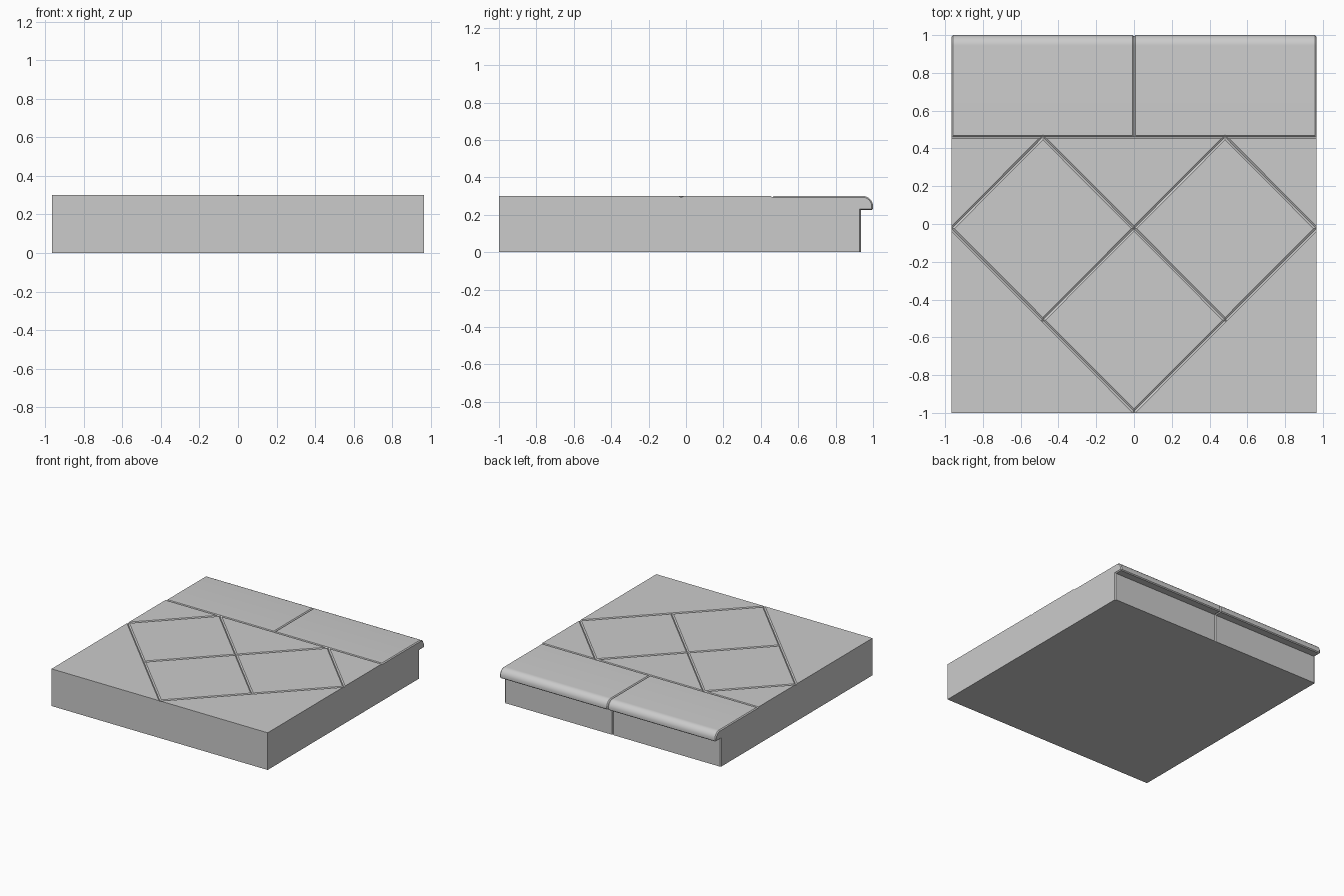
import bpy, bmesh
from math import sin, cos, pi, radians
from mathutils import Vector

if "Cube" in bpy.data.objects:
    bpy.data.objects.remove(bpy.data.objects["Cube"])

HALF_X, TOP, SEAM_Y, GROOVE = 0.965, 0.30, 0.46, 0.008


def make_object(name, verts, faces):
    mesh = bpy.data.meshes.new(name)
    mesh.from_pydata(verts, [], faces)
    bm = bmesh.new()
    bm.from_mesh(mesh)
    bmesh.ops.recalc_face_normals(bm, faces=bm.faces)
    bm.to_mesh(mesh)
    bm.free()
    obj = bpy.data.objects.new(name, mesh)
    bpy.context.collection.objects.link(obj)
    return obj


# Side profile of the step; d sinks the nosing and riser for tile joints
def profile(d):
    pts = [(-1, 0), (-1, TOP), (SEAM_Y - GROOVE, TOP),
           (SEAM_Y, TOP - GROOVE), (SEAM_Y + GROOVE, TOP - d)]
    r = 0.055
    for i in range(9):
        a = pi / 2 * (1 - i / 8)
        pts.append((1 - r + (r - d) * cos(a), TOP - r + (r - d) * sin(a)))
    pts += [(1 - d, 0.232), (0.993 - d, 0.225 + d),
            (0.935 - d, 0.225 + d), (0.935 - d, 0)]
    return pts


# Step body: the profile lofted along x, sunk at the middle joint and both ends
edge = HALF_X - GROOVE
stations = [(-HALF_X, 0.007), (-edge, 0), (-GROOVE, 0), (0, 0.007),
            (GROOVE, 0), (edge, 0), (HALF_X, 0.007)]
verts = [(x, y, z) for x, d in stations for y, z in profile(d)]
n = len(profile(0))
last = n * (len(stations) - 1)
faces = [list(range(n)), list(range(last, last + n))]
for s in range(len(stations) - 1):
    for i in range(n):
        j = (i + 1) % n
        faces.append([s * n + i, s * n + j, (s + 1) * n + j, (s + 1) * n + i])
body = make_object("stair_tile_step", verts, faces)
bpy.context.view_layer.objects.active = body
body.select_set(True)


# V-shaped joint carved between two points of the top
def carve(a, b, hw=0.010, depth=0.007):
    a, b = Vector((*a, TOP)), Vector((*b, TOP))
    along = (b - a).normalized()
    side = Vector((-along.y, along.x, 0))
    a, b = a - along * 0.006, b + along * 0.006
    up = Vector((0, 0, depth))
    ring = [-up, side * hw * 2 + up, -side * hw * 2 + up]
    cutter = make_object("joint_cutter", [p + o for p in (a, b) for o in ring],
                         [(0, 1, 2), (3, 4, 5), (0, 1, 4, 3), (1, 2, 5, 4), (2, 0, 3, 5)])
    cutter.hide_render = True
    mod = body.modifiers.new("joint", 'BOOLEAN')
    mod.operation, mod.solver, mod.object = 'DIFFERENCE', 'EXACT', cutter
    bpy.ops.object.modifier_apply(modifier=mod.name)
    bpy.data.objects.remove(cutter)


# Diamond outline and inner cross, mirrored left and right
MID_Y, LOW_Y, H = -0.025, -0.992, HALF_X / 2
for s in (-1, 1):
    carve((s * HALF_X, MID_Y), (0, LOW_Y))
    carve((s * HALF_X, MID_Y), (s * H, SEAM_Y))
    carve((s * H, SEAM_Y), (-s * H, (MID_Y + LOW_Y) / 2))

bpy.ops.object.shade_smooth_by_angle(angle=radians(25))
